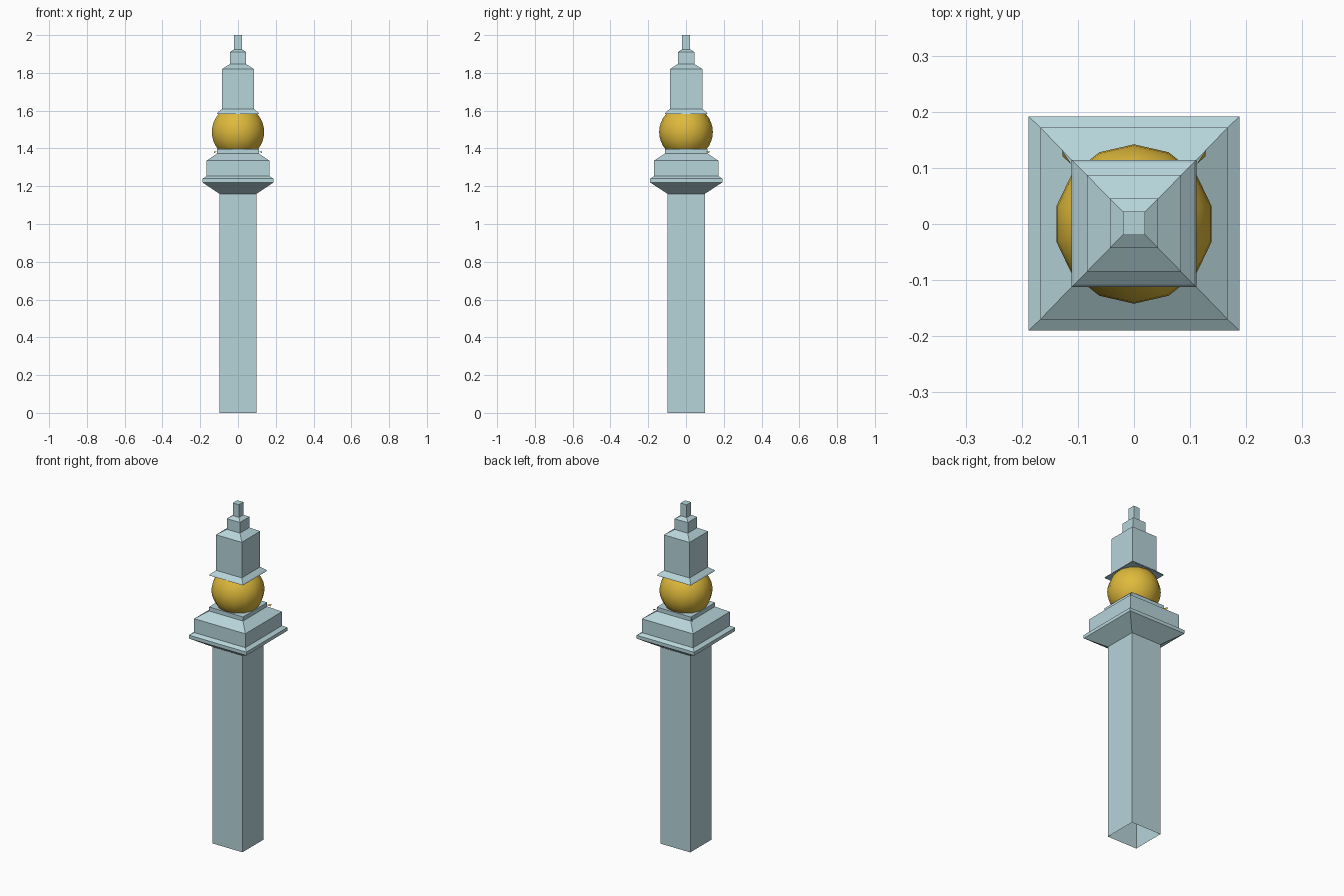
import bpy, bmesh, math

if "Cube" in bpy.data.objects:
    bpy.data.objects.remove(bpy.data.objects["Cube"])


def material(name, rgb):
    m = bpy.data.materials.new(name)
    m.diffuse_color = (*rgb, 1)
    m.use_nodes = True
    m.node_tree.nodes["Principled BSDF"].inputs["Base Color"].default_value = m.diffuse_color
    return m


stone = material("pale_blue_stone", (0.47, 0.66, 0.70))
gold = material("gold", (0.74, 0.49, 0.045))


def finish(bm, name, mat):
    bmesh.ops.recalc_face_normals(bm, faces=bm.faces)
    me = bpy.data.meshes.new(name)
    bm.to_mesh(me)
    bm.free()
    me.materials.append(mat)
    ob = bpy.data.objects.new(name, me)
    bpy.context.collection.objects.link(ob)
    return ob


def square_stack(name, profile, close_bottom):
    """Square tower from (half x, half y, z) levels, closed on top."""
    bm = bmesh.new()
    rings = [[bm.verts.new((sx * hx, sy * hy + 0.001, z))
              for sx, sy in ((-1, -1), (1, -1), (1, 1), (-1, 1))]
             for hx, hy, z in profile]
    for a, b in zip(rings, rings[1:]):
        for i in range(4):
            j = (i + 1) % 4
            bm.faces.new((a[i], a[j], b[j], b[i]))
    bm.faces.new(rings[-1])
    if close_bottom:
        bm.faces.new(rings[0][::-1])
    return finish(bm, name, stone)


# Shaft with flared capital and neck, open underneath
square_stack("post_shaft", [
    (0.098, 0.099, 0), (0.098, 0.099, 1.16), (0.188, 0.191, 1.22),
    (0.188, 0.191, 1.24), (0.167, 0.171, 1.253), (0.167, 0.171, 1.335),
    (0.111, 0.113, 1.373), (0.111, 0.113, 1.397)], False)

# Stepped finial above the ball
square_stack("finial", [
    (0.111, 0.113, 1.583), (0.107, 0.109, 1.59), (0.084, 0.086, 1.61),
    (0.084, 0.086, 1.82), (0.043, 0.044, 1.847), (0.043, 0.044, 1.91),
    (0.020, 0.021, 1.925), (0.020, 0.021, 2.0)], True)

# Golden ball, 14 sides around
bm = bmesh.new()
bmesh.ops.create_uvsphere(bm, u_segments=14, v_segments=18, radius=0.142)
for v in bm.verts:
    v.co.z += 1.487
for f in bm.faces:
    f.smooth = True
finish(bm, "gold_ball", gold)

# Tiny gold slivers at the rear corners of the neck
for side, label in ((-1, "left"), (1, "right")):
    bm = bmesh.new()
    bm.faces.new([bm.verts.new((side * x, y, z)) for x, y, z in (
        (0.111, 0.106, 1.385), (0.127, 0.120, 1.375), (0.128, 0.131, 1.385))])
    finish(bm, "gold_sliver_" + label, gold)
